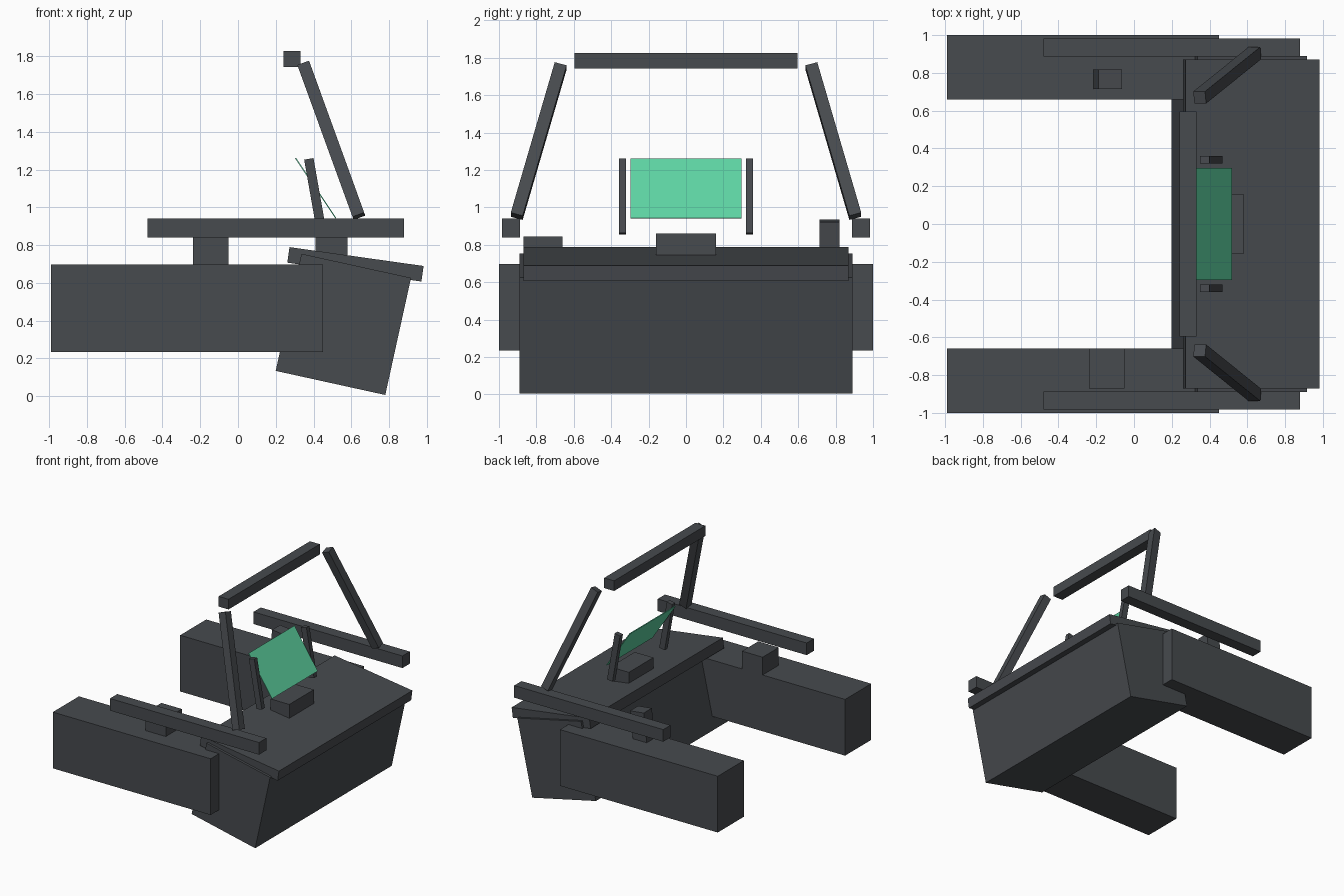
import bpy
import math
from mathutils import Matrix, Vector

cube = bpy.data.objects.get("Cube")
if cube:
    bpy.data.objects.remove(cube, do_unlink=True)


def material(name, rgb):
    m = bpy.data.materials.new(name)
    m.use_nodes = True
    m.diffuse_color = (*rgb, 1)
    m.node_tree.nodes["Principled BSDF"].inputs["Base Color"].default_value = (*rgb, 1)
    return m


GREY = material("dark grey", (0.063, 0.069, 0.077))
GREEN = material("mint green", (0.11, 0.65, 0.36))


def box(name, centre, size, tilt=0.0, roll=0.0, mat=GREY):
    """Box tilted about y after rolling about x (degrees)."""
    bpy.ops.mesh.primitive_cube_add(size=1)
    ob = bpy.context.object
    ob.name = name
    rot = Matrix.Rotation(math.radians(tilt), 4, 'Y') @ Matrix.Rotation(math.radians(roll), 4, 'X')
    ob.data.transform(rot @ Matrix.Diagonal((*size, 1)))
    ob.location = centre
    ob.data.materials.append(mat)
    return ob


def span(name, x, y, z):
    """Upright box between limits on each axis."""
    return box(name, [(a + b) / 2 for a, b in (x, y, z)], [b - a for a, b in (x, y, z)])


# Tilted body with its sloping cover and central console
box("main_body", (0.558, 0, 0.38), (0.594, 1.78, 0.635), tilt=12.4)
box("cover_plate", (0.622, 0, 0.698), (0.717, 1.74, 0.083), tilt=8)
span("console_block", (0.41, 0.58), (-0.16, 0.16), (0.72, 0.86))

# Paired parts on both sides
for side, s in (("front", -1), ("back", 1)):
    box(side + "_side_arm", (-0.27, s * 0.83, 0.466), (1.44, 0.34, 0.464))
    box(side + "_rail", (0.20, s * 0.935, 0.89), (1.36, 0.095, 0.10))
    box(side + "_screen_post", (0.41, s * 0.34, 1.058), (0.05, 0.038, 0.403), tilt=-10)

    # Roll bar leaning inward and toward the open side
    top = Vector((0.348, s * 0.67, 1.757))
    foot = Vector((0.64, s * 0.905, 0.953))
    d = top - foot
    tilt = math.degrees(math.atan2(d.x, d.z))
    roll = math.degrees(-math.atan2(d.y, math.hypot(d.x, d.z)))
    box(side + "_roll_bar", (top + foot) / 2, (0.066, 0.066, d.length), tilt, roll)

span("top_bar", (0.24, 0.33), (-0.595, 0.595), (1.743, 1.827))

# Controls on the side arms
span("front_arm_block", (-0.237, -0.05), (-0.87, -0.66), (0.65, 0.845))
box("back_arm_lever", (-0.14, 0.767, 0.805), (0.126, 0.105, 0.25), tilt=6.5)

# Slanted screen
box("screen", (0.411, 0, 1.102), (0.006, 0.595, 0.383), tilt=-33.8, mat=GREEN)
